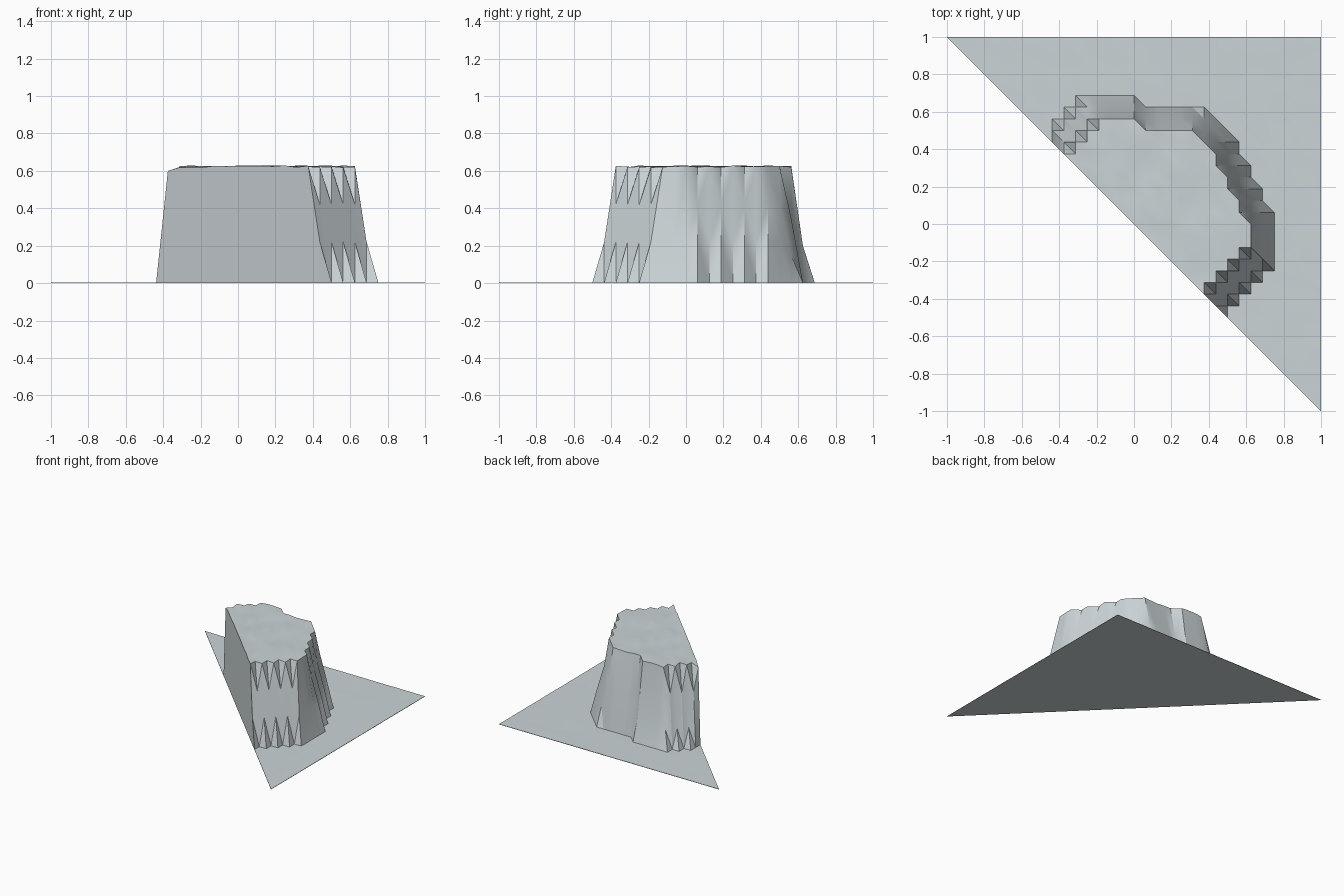
import bpy, bmesh, random

if "Cube" in bpy.data.objects:
    bpy.data.objects.remove(bpy.data.objects["Cube"])

random.seed(3)
N, S = 16, 1 / 16

# plateau outline per grid row: last column at full height, last column above ground
TOP = {9: 0, 8: 5, 7: 6, 6: 7, 5: 7, 4: 8, 3: 8, 2: 9, 1: 9, 0: 10,
       -1: 10, -2: 10, -3: 9, -4: 8, -5: 7, -6: 6}
RAISED = {10: 0, 9: 6, 8: 7, 7: 8, 6: 8, 5: 9, 4: 9, 3: 10, 2: 10, 1: 11, 0: 11,
          -1: 11, -2: 11, -3: 11, -4: 10, -5: 9, -6: 8, -7: 7}
# stepped slope at the back left end of the plateau
SLOPE = {(-6, 7): 0.42, (-5, 8): 0.42, (-4, 9): 0.42,
         (-6, 8): 0.15, (-5, 9): 0.15, (-4, 10): 0.15, (-6, 6): 0.6}
FIRST = {10: -4, 9: -5, 8: -6, 7: -6}


def height(i, j):
    ground = random.uniform(0.002, 0.004)
    if (i, j) in SLOPE:
        return SLOPE[i, j]
    if j not in RAISED or i > RAISED[j] or i < FIRST.get(j, -j):
        return ground
    if j == 10:
        return 0.2
    if i <= TOP.get(j, -99):
        return random.uniform(0.618, 0.629)
    if j == 9:
        return 0.35 if i < 6 else 0.15
    if i < RAISED[j]:
        return 0.42
    return 0.22


# terrain surface: triangular half of a square height grid
bm = bmesh.new()
v = {(i, j): bm.verts.new((i * S, j * S, height(i, j)))
     for j in range(-N, N + 1) for i in range(-j, N + 1) if i >= -N}
for (i, j) in list(v):
    a, b, c, d = (v.get(k) for k in ((i, j), (i + 1, j), (i + 1, j - 1), (i, j + 1)))
    if b and d:
        bm.faces.new((a, b, d))
    if b and c:
        bm.faces.new((a, c, b))

# vertical cut wall on the diagonal and thin skirt on the other two sides
rim = [(i, -i) for i in range(-N, N + 1)]
rim += [(N, j) for j in range(-N + 1, N + 1)]
rim += [(i, N) for i in range(N - 1, -N, -1)]
low = [bm.verts.new((i * S, j * S, 0)) for i, j in rim]
n = len(rim)
for k in range(n):
    m = (k + 1) % n
    bm.faces.new((v[rim[k]], low[k], low[m], v[rim[m]]))

# flat underside
bm.faces.new(low[::-1])
bmesh.ops.recalc_face_normals(bm, faces=bm.faces)

mesh = bpy.data.meshes.new("plateau_terrain")
bm.to_mesh(mesh)
bm.free()
obj = bpy.data.objects.new("plateau_terrain", mesh)
bpy.context.collection.objects.link(obj)
mat = bpy.data.materials.new("pale blue grey")
mat.diffuse_color = (0.6, 0.66, 0.68, 1)
mat.use_nodes = True
mat.node_tree.nodes["Principled BSDF"].inputs["Base Color"].default_value = mat.diffuse_color
mesh.materials.append(mat)

bpy.context.view_layer.objects.active = obj
obj.select_set(True)
bpy.ops.object.shade_smooth_by_angle(angle=0.52)
